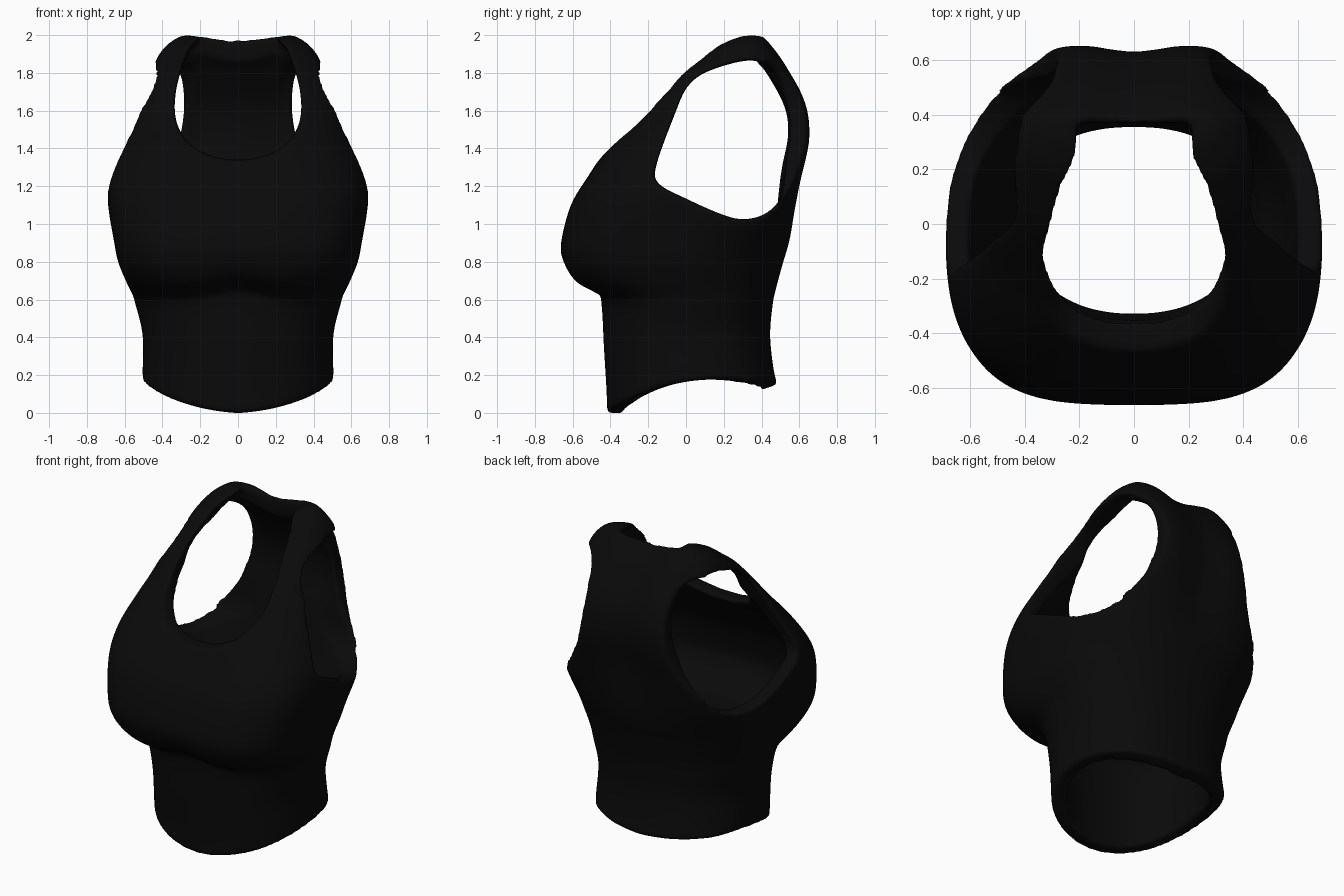
import bpy
import bmesh
import math
from mathutils import Vector

default = bpy.data.objects.get("Cube")
if default:
    bpy.data.objects.remove(default)

SEGMENTS = 80
THICKNESS = 0.09

# Torso profile: height, half width, front depth, back depth
PROFILE = [
    (0.0, .505, -.42, .485), (.1, .505, -.42, .465), (.35, .505, -.435, .445),
    (.58, .545, -.45, .46), (.63, .56, -.5, .47), (.69, .59, -.595, .485),
    (.8, .635, -.65, .515), (.9, .655, -.662, .545), (1.1, .688, -.61, .59),
    (1.25, .685, -.52, .625), (1.4, .635, -.42, .665), (1.5, .605, -.33, .675),
    (1.6, .58, -.24, .665), (1.7, .54, -.15, .63), (1.8, .475, -.06, .575),
    (1.88, .43, .05, .525), (1.95, .375, .15, .475), (2.0, .3, .28, .43),
]


def ramp(value, start, end):
    t = min(max((value - start) / (end - start), 0), 1)
    return t * t * (3 - 2 * t)


def signed_power(value, power):
    return math.copysign(abs(value) ** power, value)


def spline(points, closed=True, steps=5):
    """Catmull-Rom curve through the points."""
    pts = [Vector(p) for p in points]
    n = len(pts)
    pick = (lambda i: pts[i % n]) if closed else (lambda i: pts[min(max(i, 0), n - 1)])
    result = []
    for i in range(n if closed else n - 1):
        a, b, c, d = (pick(i + k) for k in (-1, 0, 1, 2))
        for s in range(steps):
            t = s / steps
            result.append(b + (c - a) * t / 2 + (a - 2.5 * b + 2 * c - d / 2) * t * t
                          + (1.5 * (b - c) + (d - a) / 2) * t ** 3)
    return result if closed else result + [pts[-1]]


def make_object(name, bm):
    bmesh.ops.recalc_face_normals(bm, faces=bm.faces)
    mesh = bpy.data.meshes.new(name)
    bm.to_mesh(mesh)
    bm.free()
    obj = bpy.data.objects.new(name, mesh)
    bpy.context.collection.objects.link(obj)
    return obj


def torso_point(row, angle):
    z, width, front, back = row
    middle, depth = (front + back) / 2, (back - front) / 2
    c, s = math.cos(angle), math.sin(angle)
    if s < 0:   # square across the bust
        n = 2.2 + 1.05 * ramp(z, .55, .8) - .55 * ramp(z, 1.15, 1.6)
    else:       # broad, flat back
        n = 2.3 + .5 * ramp(z, .8, 1.1) - .3 * ramp(z, 1.3, 1.6)
    x = width * signed_power(c, 2 / n)
    y = middle + depth * signed_power(s, 2 / n)
    dip = math.exp(-(x / .16) ** 2)
    if s > 0:   # spine hollow
        y -= .045 * dip * ramp(z, .9, 1.4) * s
    else:       # arch under the bust
        z += .04 * dip * ramp(z, .5, .63) * (1 - ramp(z, .65, .85)) * -s
    z -= .03 * dip * ramp(z, 1.85, 2)
    # Hem rises from the front point to the sides
    lift = .15 * (1 - ((min(y, .2) - .2) / .62) ** 2) + .06 * abs(x)
    return x, y, z + lift * max(0, 1 - z / .58)


def build_torso():
    bm = bmesh.new()
    rings = []
    for row in spline(PROFILE, closed=False, steps=3):
        rings.append([bm.verts.new(torso_point(row, math.tau * i / SEGMENTS))
                      for i in range(SEGMENTS)])
    for low, high in zip(rings, rings[1:]):
        for i in range(SEGMENTS):
            j = (i + 1) % SEGMENTS
            bm.faces.new((low[i], low[j], high[j], high[i]))
    bm.faces.new(rings[-1])
    return make_object("tank_top", bm)


def prism(name, outline, start, end, place):
    """Extrude an outline along an axis; place maps (u, v, depth) to xyz."""
    bm = bmesh.new()
    caps = [[bm.verts.new(place(p.x, p.y, d)) for p in outline] for d in (start, end)]
    for cap in caps:
        bm.faces.new(cap)
    for i in range(len(outline)):
        j = (i + 1) % len(outline)
        bm.faces.new((caps[0][i], caps[0][j], caps[1][j], caps[1][i]))
    obj = make_object(name, bm)
    obj.hide_render = True
    return obj


top = build_torso()

# Armholes, and the cut that narrows the back panel, one on each side
armhole = spline([(-.16, 1.3), (-.14, 1.21), (0, 1.135), (.18, 1.055), (.3, 1.025),
                  (.42, 1.055), (.505, 1.15), (.53, 1.35), (.535, 1.58), (.5, 1.75),
                  (.42, 1.84), (.32, 1.865), (.12, 1.81), (.01, 1.73), (-.06, 1.58)])
racer = spline([(.47, 1.15), (.375, 1.28), (.31, 1.45), (.285, 1.62), (.3, 1.77),
                (.35, 1.845), (.45, 1.865)], closed=False)
racer += [Vector((.9, 1.865)), Vector((.9, 1.15))]
cutters = []
for side in (-1, 1):
    cutters.append(prism("armhole_cutter", armhole, side * .23, side,
                         lambda u, v, d: (d, u, v)))
    cutters.append(prism("racer_cutter", racer, .25, 1,
                         lambda u, v, d: (side * u, d, v)))

# Scooped neckline
half = [(.12, 1.355), (.24, 1.41), (.31, 1.5), (.335, 1.6), (.325, 1.72),
        (.295, 1.83), (.255, 1.93), (.2, 2.0), (.17, 2.2)]
neck = spline([(0, 1.34)] + half + [(-x, z) for x, z in reversed(half)])
cutters.append(prism("neck_cutter", neck, -1, .37, lambda u, v, d: (u, d, v)))

# Cloth thickness, openings, then rounded edges
shell = top.modifiers.new("thickness", 'SOLIDIFY')
shell.thickness = THICKNESS
shell.offset = -1
for cutter in cutters:
    cut = top.modifiers.new("opening", 'BOOLEAN')
    cut.operation = 'DIFFERENCE'
    cut.solver = 'EXACT'
    cut.use_self = True
    cut.object = cutter
remesh = top.modifiers.new("even_surface", 'REMESH')
remesh.mode = 'VOXEL'
remesh.voxel_size = .0125
soften = top.modifiers.new("rounded_edges", 'SMOOTH')
soften.factor = .5
soften.iterations = 16

bpy.context.view_layer.update()
graph = bpy.context.evaluated_depsgraph_get()
finished = bpy.data.meshes.new_from_object(top.evaluated_get(graph))
top.modifiers.clear()
top.data = finished
for cutter in cutters:
    bpy.data.objects.remove(cutter)

# Black fabric
fabric = bpy.data.materials.new("black_fabric")
fabric.use_nodes = True
color = (.003, .003, .003, 1)
fabric.diffuse_color = color
fabric.node_tree.nodes["Principled BSDF"].inputs["Base Color"].default_value = color
top.data.materials.clear()
top.data.materials.append(fabric)
for face in top.data.polygons:
    face.use_smooth = True
    face.material_index = 0
